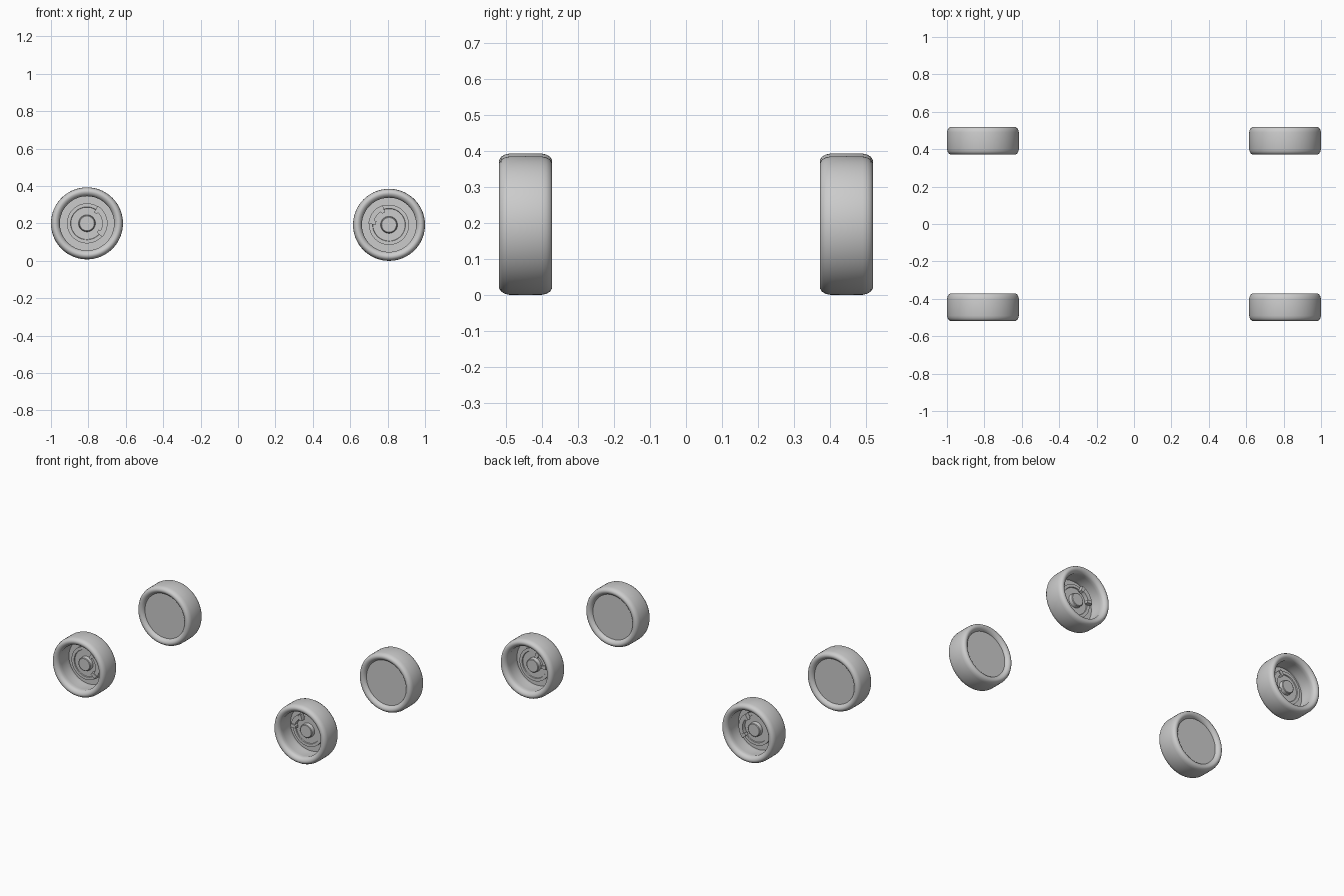
import bpy, bmesh
from math import sin, cos, pi, radians

if "Cube" in bpy.data.objects:
    bpy.data.objects.remove(bpy.data.objects["Cube"])


def finish(name, bm, loc):
    bmesh.ops.recalc_face_normals(bm, faces=bm.faces)
    me = bpy.data.meshes.new(name)
    bm.to_mesh(me)
    bm.free()
    ob = bpy.data.objects.new(name, me)
    bpy.context.collection.objects.link(ob)
    ob.location = loc
    bpy.ops.object.select_all(action='DESELECT')
    ob.select_set(True)
    bpy.context.view_layer.objects.active = ob
    bpy.ops.object.shade_smooth_by_angle(angle=radians(35))
    return ob


def lathe(name, profile, loc, side, seg=64, closed=False, start=0.0):
    """Spin (radius, outward offset) points round the wheel axle (y)."""
    bm = bmesh.new()
    rings = []
    for r, d in profile:
        rings.append([bm.verts.new((r * cos(start + 2 * pi * i / seg), side * d,
                                    r * sin(start + 2 * pi * i / seg)))
                      for i in range(seg)])
    pairs = list(zip(rings, rings[1:]))
    if closed:
        pairs.append((rings[-1], rings[0]))
    else:
        bm.faces.new(rings[0])
        bm.faces.new(rings[-1])
    for a, b in pairs:
        for i in range(seg):
            j = (i + 1) % seg
            bm.faces.new((a[i], a[j], b[j], b[i]))
    return finish(name, bm, loc)


def arc_block(name, r0, r1, d0, d1, a0, a1, loc, side, n=10):
    """Curved block between two radii, two depths and two angles."""
    bm = bmesh.new()
    rows = []
    for i in range(n + 1):
        a = radians(a0 + (a1 - a0) * i / n)
        rows.append([bm.verts.new((r * cos(a), side * d, r * sin(a)))
                     for r, d in ((r0, d0), (r1, d0), (r1, d1), (r0, d1))])
    for a, b in zip(rows, rows[1:]):
        for k in range(4):
            m = (k + 1) % 4
            bm.faces.new((a[k], a[m], b[m], b[k]))
    bm.faces.new(rows[0])
    bm.faces.new(rows[-1])
    return finish(name, bm, loc)


# Half tyre section: tread, rounded shoulder, sidewall, lip into the barrel
half = [(0.1925, 0.0), (0.192, 0.045), (0.189, 0.058), (0.183, 0.068),
        (0.174, 0.0735), (0.165, 0.073), (0.156, 0.068), (0.149, 0.060),
        (0.145, 0.050), (0.147, 0.030)]
tyre = half + [(r, -d) for r, d in reversed(half[1:])]

# axle end: name, x, z, caliper start and end angle
ends = [("left", -0.8075, 0.2005, -42, 58), ("right", 0.8075, 0.1925, 108, 178)]

for end, x, z, a0, a1 in ends:
    for row, side in (("front", -1), ("back", 1)):
        loc = (x, side * 0.445, z)
        tag = f"{row}_{end}"
        lathe(f"tyre_{tag}", tyre, loc, side, 72, closed=True)
        # eight-sided plate closing the inner side
        lathe(f"back_plate_{tag}", [(0.157, -0.052), (0.157, -0.046)],
              loc, side, 8, start=pi / 8)
        # brake disc with a raised friction ring
        lathe(f"brake_disc_{tag}",
              [(0.085, -0.048), (0.107, -0.036), (0.107, -0.018),
               (0.088, -0.018), (0.086, -0.024)], loc, side)
        # hub
        lathe(f"hub_{tag}", [(0.046, -0.03), (0.043, 0.0), (0.039, 0.003)],
              loc, side, 40)
        # caliper: main arc and two end lugs
        arc_block(f"caliper_{tag}", 0.082, 0.110, -0.04, 0.004, a0, a1, loc, side)
        for k, a in enumerate((a0, a1 - 14)):
            arc_block(f"caliper_lug_{tag}_{k}", 0.070, 0.104, -0.015, 0.010,
                      a, a + 14, loc, side, 3)
